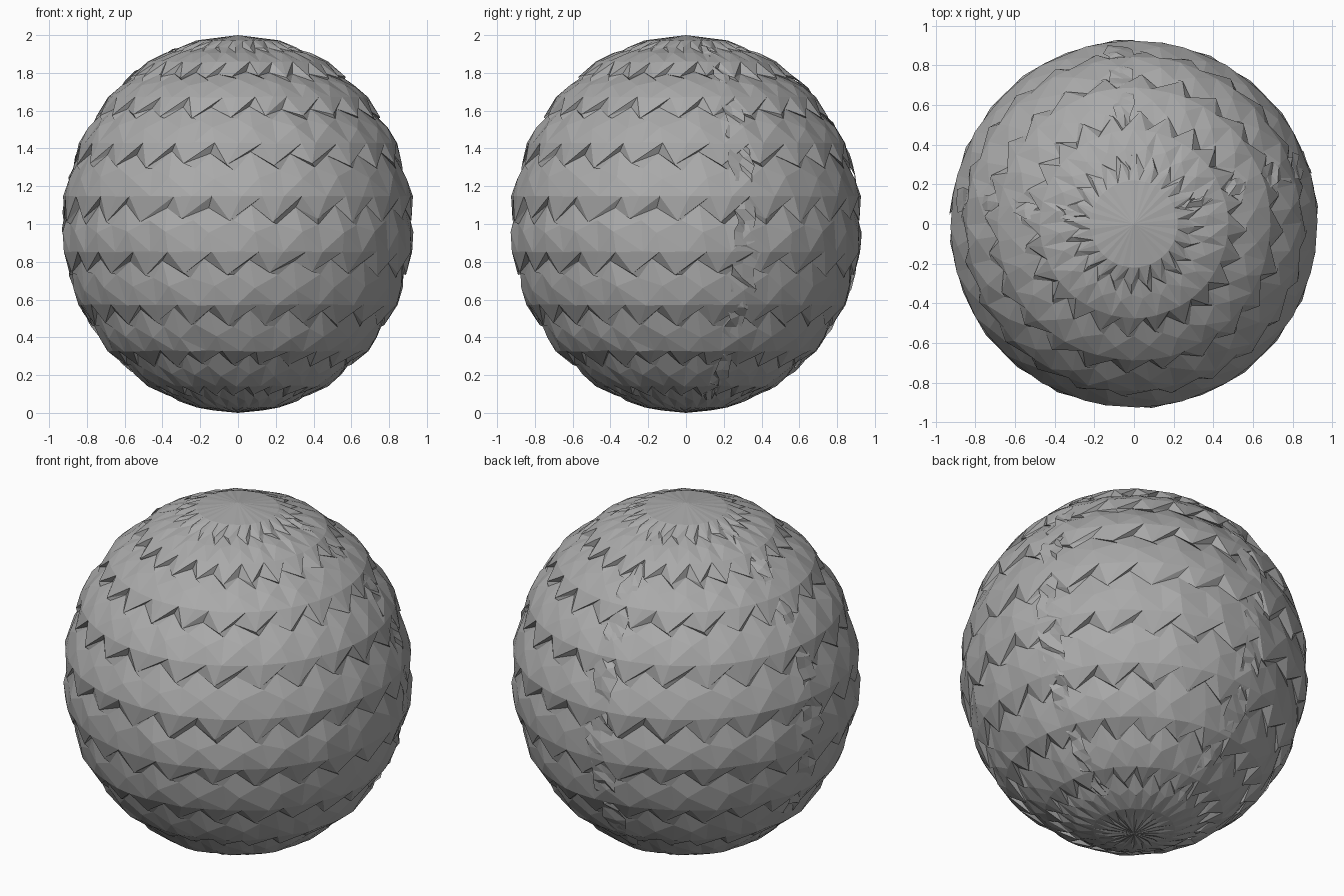
import bpy, bmesh, math, random
from mathutils import Vector

random.seed(4)
cube = bpy.data.objects.get("Cube")
if cube:
    bpy.data.objects.remove(cube)

stone = bpy.data.materials.new("grey_stone")
stone.use_nodes = True
stone.diffuse_color = (0.4, 0.4, 0.4, 1)
bsdf = stone.node_tree.nodes["Principled BSDF"]
bsdf.inputs["Base Color"].default_value = stone.diffuse_color
bsdf.inputs["Roughness"].default_value = 0.8

COLS, QUARTER = 48, 12
BAND = math.radians(17)
RADIUS = 0.94


def place(lat, lon, depth):
    """Point on the slightly tall ball, sunk by depth."""
    r = RADIUS - depth
    return Vector((r * math.cos(lat) * math.cos(lon),
                   r * math.cos(lat) * math.sin(lon),
                   1 + (1 - depth) * math.sin(lat)))


def make_object(name, bm):
    mesh = bpy.data.meshes.new(name)
    bm.to_mesh(mesh)
    bm.free()
    mesh.materials.append(stone)
    obj = bpy.data.objects.new(name, mesh)
    bpy.context.collection.objects.link(obj)


# Latitude rows: a proud ledge, an undercut and a belly in every band
rows = []
for band in range(5, -6, -1):
    ledge = (band - 0.5) * BAND
    for kind, drop in enumerate((0, 0.3, 0.58)):
        lat = ledge - drop * BAND
        if abs(lat) < math.radians(86):
            rows.append((lat, kind))

# Chipped ball: the same chip pattern repeats in each quarter
bm = bmesh.new()
rings = []
for lat, kind in rows:
    fade = min(1, math.cos(lat) * 1.6)
    chips = []
    for k in range(QUARTER):
        odd = k % 2
        shift = (0, -0.45, -0.15)[kind] + random.uniform(-0.16, 0.16)
        depth = (0, 0.036 if odd else 0.012, 0.004 if odd else 0.022)[kind]
        depth += random.uniform(0, 0.01)
        rise = (0, -0.12 + 0.26 * odd, 0.1 - 0.2 * odd)[kind]
        rise += random.uniform(-0.05, 0.05) * (kind > 0)
        chips.append((shift, depth * fade, rise * BAND * fade))
    ring = []
    for c in range(COLS):
        shift, depth, rise = chips[c % QUARTER]
        lon = (c + shift) * math.tau / COLS
        ring.append(bm.verts.new(place(lat + rise, lon, depth)))
    rings.append(ring)

for upper, lower in zip(rings, rings[1:]):
    for c in range(COLS):
        n = (c + 1) % COLS
        a, b, d, e = upper[c], lower[c], lower[n], upper[n]
        if c % 2:
            bm.faces.new((a, b, d))
            bm.faces.new((a, d, e))
        else:
            bm.faces.new((a, b, e))
            bm.faces.new((b, d, e))

# Pole fans
top = bm.verts.new((0, 0, 2))
bottom = bm.verts.new((0, 0, 0))
for c in range(COLS):
    n = (c + 1) % COLS
    bm.faces.new((top, rings[0][c], rings[0][n]))
    bm.faces.new((bottom, rings[-1][n], rings[-1][c]))
bmesh.ops.recalc_face_normals(bm, faces=bm.faces[:])
make_object("chipped_ball", bm)

# Rough seams: narrow jagged strips that poke through the ball
for number, degrees in enumerate((20, 95, 172)):
    bm = bmesh.new()
    strip = []
    for step in range(45):
        lat = math.radians(78 - step * 3.5)
        strip.append([bm.verts.new(place(
            lat + random.uniform(-0.015, 0.015),
            math.radians(degrees + side * 4 + random.uniform(-1.5, 1.5)),
            random.uniform(0.002, 0.03))) for side in (-1, 0, 1)])
    for up, low in zip(strip, strip[1:]):
        for s in range(2):
            bm.faces.new((up[s], low[s], low[s + 1]))
            bm.faces.new((up[s], low[s + 1], up[s + 1]))
    make_object(f"rough_seam_{number + 1}", bm)
